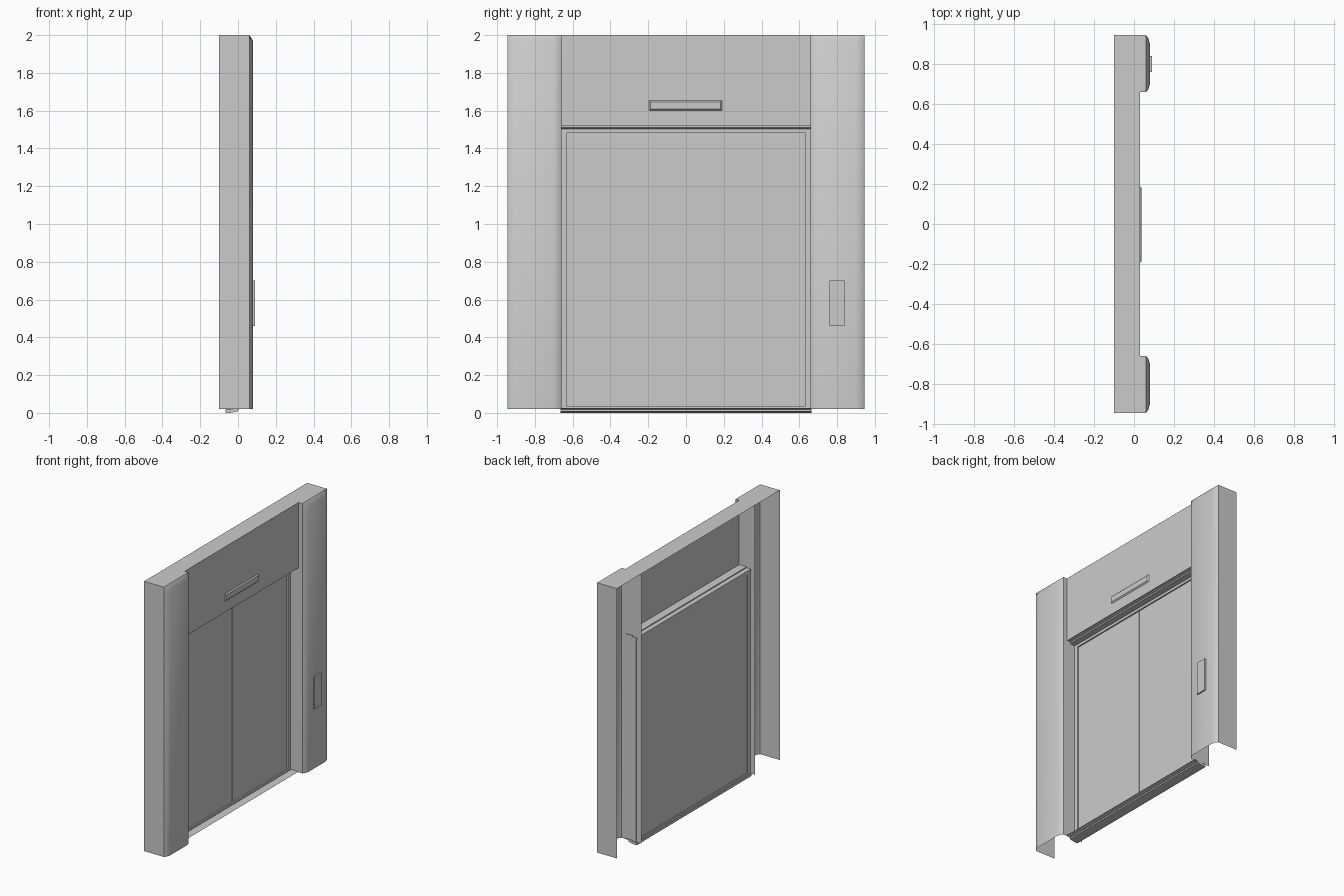
import bpy
import math

cube = bpy.data.objects.get("Cube")
if cube:
    bpy.data.objects.remove(cube)

grey = bpy.data.materials.new("light_grey")
grey.use_nodes = True
grey.diffuse_color = (0.6, 0.6, 0.6, 1)
grey.node_tree.nodes["Principled BSDF"].inputs["Base Color"].default_value = (0.6, 0.6, 0.6, 1)


def add(name, verts, faces, smooth=None):
    mesh = bpy.data.meshes.new(name)
    mesh.from_pydata(verts, [], faces)
    mesh.materials.append(grey)
    ob = bpy.data.objects.new(name, mesh)
    bpy.context.collection.objects.link(ob)
    if smooth:
        bpy.ops.object.select_all(action='DESELECT')
        ob.select_set(True)
        bpy.context.view_layer.objects.active = ob
        bpy.ops.object.shade_smooth_by_angle(angle=math.radians(smooth))
    return ob


def sweep_y(name, profile, half, closed=False):
    """Extrude an (x, z) profile across the doorway."""
    n = len(profile)
    verts = [(x, y, z) for y in (-half, half) for x, z in profile]
    faces = [(i, n + i, n + (i + 1) % n, (i + 1) % n) for i in range(n if closed else n - 1)]
    if closed:
        faces += [tuple(range(n)), tuple(reversed(range(n, 2 * n)))]
    return add(name, verts, faces)


def box(name, lo, hi, chamfer=0):
    """Box facing +x, its front face inset by the chamfer."""
    verts = []
    for x, c in ((lo[0], 0), (hi[0], chamfer)):
        y0, y1, z0, z1 = lo[1] + c, hi[1] - c, lo[2] + c, hi[2] - c
        verts += [(x, y0, z0), (x, y1, z0), (x, y1, z1), (x, y0, z1)]
    faces = [(3, 2, 1, 0), (4, 5, 6, 7)]
    faces += [(i, (i + 1) % 4, 4 + (i + 1) % 4, 4 + i) for i in range(4)]
    return add(name, verts, faces)


# Side pillars: shells open at the back and bottom, rounded front edges
outline = [(-0.1, 0.945), (0.06, 0.945), (0.072, 0.93), (0.08, 0.9),
           (0.08, 0.7), (0.072, 0.675), (0.06, 0.66), (-0.1, 0.66)]
for side, name in ((1, "pillar_left"), (-1, "pillar_right")):
    n = len(outline)
    rings = [[(x, side * y, 0.02) for x, y in outline],
             [(x, side * y, 1.97) for x, y in outline],
             [(min(x, 0.06), side * y, 2.0) for x, y in outline]]
    faces = [(r * n + i, r * n + i + 1, (r + 1) * n + i + 1, (r + 1) * n + i)
             for r in range(2) for i in range(n - 1)]
    faces.append(tuple(range(2 * n, 3 * n)))
    if side > 0:
        faces = [tuple(reversed(f)) for f in faces]
    add(name, sum(rings, []), faces, 50)

# Header panel with its top cap
sweep_y("header_panel", [(0.03, 1.52), (0.03, 2.0), (-0.1, 2.0)], 0.66)

# Stepped rails above and below the doors
rail = [(0.03, 0.025), (0.0, 0.018), (0.0, 0.008), (-0.04, 0.0),
        (-0.065, 0.0), (-0.065, 0.018), (-0.03, 0.018), (-0.03, 0.025)]
for name, z in (("sill", 0), ("header_rail", 1.503)):
    sweep_y(name, [(x, z + h) for x, h in rail], 0.664, True)

# Door frame
for side, name in ((1, "jamb_left"), (-1, "jamb_right")):
    ys = sorted((side * 0.63, side * 0.664))
    box(name, (-0.06, ys[0], 0.02), (-0.036, ys[1], 1.51))
box("frame_head", (-0.06, -0.64, 1.485), (-0.036, 0.64, 1.51))
box("frame_foot", (-0.06, -0.64, 0.015), (-0.036, 0.64, 0.035))

# Two sliding door leaves with a narrow seam
for side, name in ((1, "door_left"), (-1, "door_right")):
    ys = sorted((side * 0.002, side * 0.632))
    box(name, (-0.055, ys[0], 0.03), (-0.046, ys[1], 1.49))
box("door_seam", (-0.054, -0.003, 0.03), (-0.05, 0.003, 1.49))

# Indicator bar and call button plate
box("indicator", (0.03, -0.195, 1.6), (0.038, 0.19, 1.655), 0.008)
box("call_plate", (0.075, 0.76, 0.46), (0.09, 0.84, 0.70))
